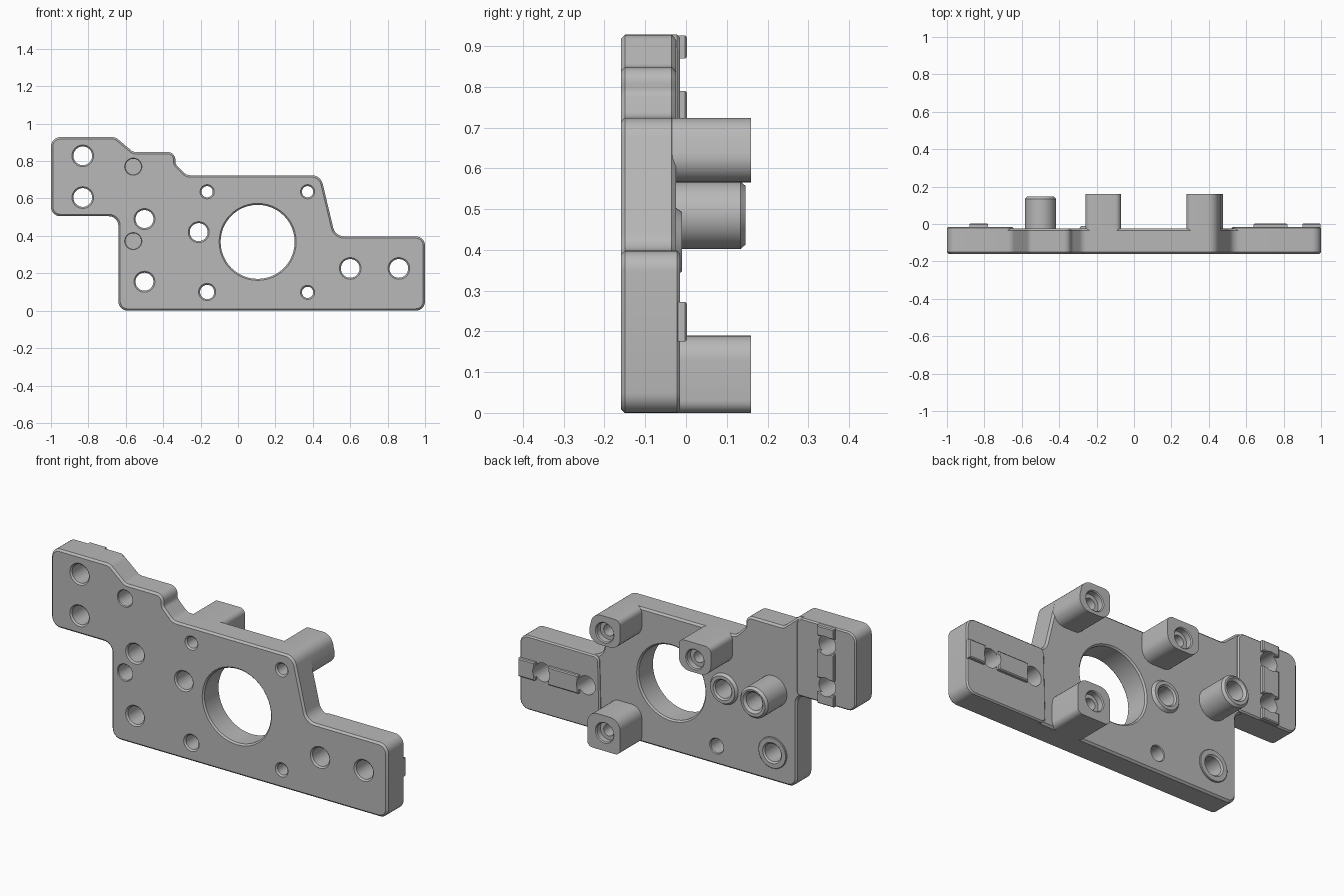
import bpy, bmesh, math
from mathutils import Vector

cube = bpy.data.objects.get("Cube")
if cube:
    bpy.data.objects.remove(cube, do_unlink=True)

metal = bpy.data.materials.new("machined grey")
metal.use_nodes = True
GREY = (0.48, 0.48, 0.48, 1)
metal.diffuse_color = GREY
metal.node_tree.nodes["Principled BSDF"].inputs["Base Color"].default_value = GREY

FRONT, BACK, PAD, TIP = -0.16, -0.025, -0.015, 0.16
parts = []


def make_object(name, bm):
    bmesh.ops.recalc_face_normals(bm, faces=bm.faces)
    mesh = bpy.data.meshes.new(name)
    bm.to_mesh(mesh)
    bm.free()
    mesh.materials.append(metal)
    obj = bpy.data.objects.new(name, mesh)
    bpy.context.collection.objects.link(obj)
    return obj


def rounded(corners, steps=7):
    """Polygon from (x, z, fillet radius) corners."""
    points = []
    for i, (x, z, r) in enumerate(corners):
        p = Vector((x, z))
        a = (Vector(corners[i - 1][:2]) - p).normalized()
        b = (Vector(corners[(i + 1) % len(corners)][:2]) - p).normalized()
        if r == 0:
            points.append(p)
            continue
        half = a.angle(b) / 2
        start, end = p + a * r / math.tan(half), p + b * r / math.tan(half)
        centre = p + (a + b).normalized() * r / math.sin(half)
        u, v = start - centre, end - centre
        sweep = u.angle(v)
        for k in range(steps + 1):
            t = k / steps
            points.append(centre + (u * math.sin((1 - t) * sweep)
                                    + v * math.sin(t * sweep)) / math.sin(sweep))
    return points


def prism(name, corners, y0, y1, bevel=0.0, both=False):
    """Rounded outline extruded front to back, with chamfered rims."""
    bm = bmesh.new()
    points = rounded(corners)
    face = bm.faces.new([bm.verts.new((p.x, y0, p.y)) for p in points])
    out = bmesh.ops.extrude_face_region(bm, geom=[face])
    for v in out["geom"]:
        if isinstance(v, bmesh.types.BMVert):
            v.co.y = y1
    if bevel:
        rims = [e for e in bm.edges
                if all(abs(v.co.y - y1) < 1e-5 for v in e.verts)
                or both and all(abs(v.co.y - y0) < 1e-5 for v in e.verts)]
        bmesh.ops.bevel(bm, geom=rims, offset=bevel, segments=1,
                        affect='EDGES', clamp_overlap=False)
    parts.append(make_object(name, bm))


def revolve(bm, x, z, profile, sides=48):
    """Closed solid turned about a front-to-back axis; profile is (y, radius)."""
    rings = []
    for y, r in profile:
        rings.append([bm.verts.new((x + r * math.cos(math.tau * k / sides), y,
                                    z + r * math.sin(math.tau * k / sides)))
                      for k in range(sides)])
    for a, b in zip(rings, rings[1:]):
        for k in range(sides):
            n = (k + 1) % sides
            bm.faces.new((a[k], a[n], b[n], b[k]))
    bm.faces.new(rings[0])
    bm.faces.new(rings[-1])


def turned(name, x, z, profile):
    bm = bmesh.new()
    revolve(bm, x, z, profile)
    parts.append(make_object(name, bm))


def box(x0, x1, z0, z1, r=0.0):
    return [(x0, z0, r), (x1, z0, r), (x1, z1, r), (x0, z1, r)]


# Main plate
prism("main_plate", [
    (-1, 0.928, 0.05), (-0.655, 0.928, 0.05), (-0.56, 0.848, 0.04),
    (-0.335, 0.848, 0.04), (-0.335, 0.785, 0.03), (-0.275, 0.724, 0.05),
    (0.442, 0.724, 0.06), (0.52, 0.398, 0.06), (1, 0.398, 0.05),
    (1, 0, 0.05), (-0.64, 0, 0.05), (-0.64, 0.505, 0.05), (-1, 0.505, 0.05)],
    FRONT, BACK, 0.01, True)

# Raised mounting pads on both wings
prism("right_wing_pad", [(-1, 0.505, 0.05), (-1, 0.928, 0.05), (-0.67, 0.928, 0.03),
                         (-0.645, 0.9, 0.03), (-0.645, 0.505, 0.02)],
      -0.06, PAD, 0.007)
prism("left_wing_pad", [(0.52, 0, 0.03), (1, 0, 0.05), (1, 0.398, 0.05),
                        (0.53, 0.398, 0.03)], -0.06, PAD, 0.007)

# Locating keys, interrupted at the screw holes
for i, (x0, x1) in enumerate([(0.64, 0.82), (0.9, 0.998)]):
    prism(f"left_key_{i + 1}", box(x0, x1, 0.175, 0.272), -0.05, 0.003, 0.005)
for i, (z0, z1) in enumerate([(0.507, 0.565), (0.645, 0.79), (0.87, 0.926)]):
    prism(f"right_key_{i + 1}", box(-0.88, -0.78, z0, z1), -0.05, 0.003, 0.005)

# Standoffs
prism("upper_left_standoff", [(0.28, 0.724, 0.03), (0.442, 0.724, 0.06),
                              (0.479, 0.565, 0.06), (0.28, 0.565, 0.06)], -0.06, TIP)
prism("upper_right_standoff", [(-0.26, 0.724, 0.03), (-0.07, 0.724, 0.03),
                               (-0.07, 0.565, 0.06), (-0.26, 0.565, 0.06)], -0.06, TIP)
prism("lower_left_standoff", [(0.28, 0, 0.03), (0.475, 0, 0.03),
                              (0.475, 0.19, 0.06), (0.28, 0.19, 0.06)], -0.06, TIP)

# Round post and raised rings
turned("round_post", -0.5, 0.485, [(-0.06, 0.083), (0.134, 0.083), (0.146, 0.072)])
turned("middle_ring", -0.21, 0.42, [(-0.06, 0.083), (BACK, 0.083), (-0.01, 0.073)])
turned("lower_ring", -0.5, 0.155, [(-0.06, 0.083), (-0.02, 0.083), (-0.017, 0.08)])

# One cutter holds every hole
holes = bmesh.new()


def entry(r, c=0.008):
    return [(FRONT - 0.02, r + c), (FRONT, r + c), (FRONT + c, r)]


def through(x, z, r, end, flare=0.008):
    """Through hole chamfered on both faces."""
    revolve(holes, x, z, entry(r) + [(end - flare, r), (end, r + flare),
                                     (end + 0.05, r + flare)])


through(0.105, 0.368, 0.198, BACK)
through(-0.165, 0.1, 0.038, BACK, 0.004)
through(-0.5, 0.49, 0.048, 0.146, 0.012)
through(-0.5, 0.155, 0.048, -0.017)
through(-0.21, 0.42, 0.048, -0.01)
for x, z in [(-0.83, 0.828), (-0.83, 0.605), (0.6, 0.226), (0.86, 0.226)]:
    revolve(holes, x, z, entry(0.05) + [(0.05, 0.05)])
for x, z in [(-0.165, 0.636), (0.372, 0.636), (0.372, 0.098)]:
    revolve(holes, x, z, entry(0.03) + [(0.125, 0.03), (0.125, 0.05),
                                        (TIP - 0.005, 0.05), (TIP, 0.055),
                                        (TIP + 0.03, 0.055)])
for z in (0.77, 0.372):
    revolve(holes, -0.56, z, entry(0.042, 0.004) + [(-0.06, 0.042)])
cutter = make_object("hole_cutter", holes)
cutter.hide_render = True

# Drill the parts, then smooth the curved walls
for obj in parts:
    bpy.ops.object.select_all(action='DESELECT')
    obj.select_set(True)
    bpy.context.view_layer.objects.active = obj
    cut = obj.modifiers.new("holes", 'BOOLEAN')
    cut.operation, cut.solver, cut.object = 'DIFFERENCE', 'EXACT', cutter
    bpy.ops.object.modifier_apply(modifier=cut.name)
    bpy.ops.object.shade_smooth_by_angle(angle=math.radians(30))
bpy.data.objects.remove(cutter, do_unlink=True)
